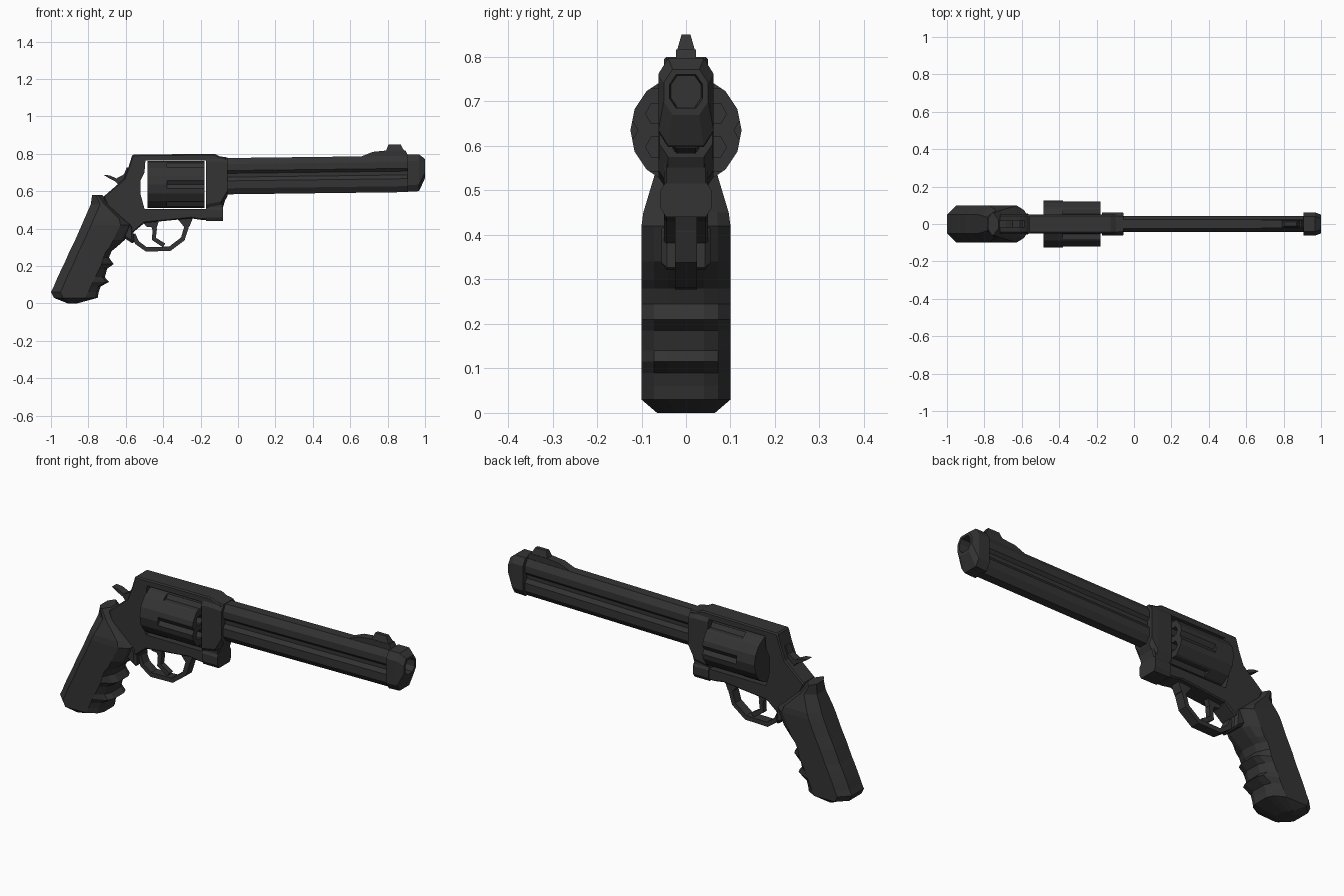
import bpy, bmesh, math
from mathutils import Vector

if "Cube" in bpy.data.objects:
    bpy.data.objects.remove(bpy.data.objects["Cube"])

STEEL = bpy.data.materials.new("dark_gunmetal")
COLOUR = (0.034, 0.034, 0.034, 1)
STEEL.diffuse_color = COLOUR
STEEL.use_nodes = True
STEEL.node_tree.nodes["Principled BSDF"].inputs["Base Color"].default_value = COLOUR


def finish(name, bm):
    bmesh.ops.recalc_face_normals(bm, faces=bm.faces)
    mesh = bpy.data.meshes.new(name)
    bm.to_mesh(mesh)
    bm.free()
    mesh.materials.append(STEEL)
    obj = bpy.data.objects.new(name, mesh)
    bpy.context.collection.objects.link(obj)
    return obj


def loft(name, rings):
    """Skin a list of equal-length rings and cap both ends."""
    bm = bmesh.new()
    rows = [[bm.verts.new(p) for p in ring] for ring in rings]
    n = len(rows[0])
    for a, b in zip(rows, rows[1:]):
        for i in range(n):
            j = (i + 1) % n
            bm.faces.new((a[i], a[j], b[j], b[i]))
    bm.faces.new(rows[0])
    bm.faces.new(rows[-1])
    return finish(name, bm)


def apply(obj, mod):
    with bpy.context.temp_override(object=obj, active_object=obj, selected_objects=[obj]):
        bpy.ops.object.modifier_apply(modifier=mod.name)


def slab(name, outline, half, bevel=0):
    """Side outline in x, z given thickness across y."""
    obj = loft(name, [[(x, y, z) for x, z in outline] for y in (-half, half)])
    if bevel:
        mod = obj.modifiers.new("edge", "BEVEL")
        mod.width, mod.segments = bevel, 1
        mod.angle_limit = math.radians(70)
        apply(obj, mod)
    return obj


def ribbon(name, path, thick, half):
    """Flat bar following a path in x, z."""
    pts = [Vector(p) for p in path]
    rings = []
    for i, p in enumerate(pts):
        d = (pts[min(i + 1, len(pts) - 1)] - pts[max(i - 1, 0)]).normalized()
        n = Vector((-d.y, d.x)) * thick
        a, b = p + n, p - n
        rings.append([(a.x, -half, a.y), (a.x, half, a.y), (b.x, half, b.y), (b.x, -half, b.y)])
    return loft(name, rings)


def cut(obj, cutters):
    for cutter in cutters:
        mod = obj.modifiers.new("cut", "BOOLEAN")
        mod.operation, mod.solver, mod.object = "DIFFERENCE", "EXACT", cutter
        apply(obj, mod)
        bpy.data.objects.remove(cutter)


def disc(x, sides, r, cy, cz, turn=0):
    return [(x, cy + r * math.cos(turn + math.tau * i / sides),
             cz + r * math.sin(turn + math.tau * i / sides)) for i in range(sides)]


def octagon(x, hw, lo, hi, cy, cz):
    """Chamfered rectangle across the barrel, counterclockwise from the right."""
    half = [(hw, lo + cz), (hw, hi - cz), (hw - cy, hi)]
    right = half
    left = [(-y, z) for y, z in reversed(half)]
    return [(x, y, z) for y, z in right + left + [(-(hw - cy), lo), (hw - cy, lo)]]


# Frame with an open window for the cylinder
frame = slab("frame", [
    (-.565, .795), (-.125, .80), (-.095, .785), (-.06, .78), (-.06, .58), (-.08, .515),
    (-.08, .445), (-.2, .447), (-.25, .455), (-.5, .43), (-.56, .38), (-.65, .40),
    (-.72, .57), (-.61, .665), (-.585, .73)], .05, .006)
window = slab("window_cutter", [
    (-.17, .765), (-.495, .765), (-.5, .70), (-.52, .66), (-.52, .58), (-.5, .505),
    (-.17, .505)], .2)
cut(frame, [window])

# Collar and lower block ahead of the cylinder
loft("collar", [octagon(-.17, .062, .5, .785, .02, .03),
                octagon(-.09, .062, .515, .785, .02, .03),
                octagon(-.055, .06, .575, .78, .02, .03)])
loft("lower_block", [octagon(x, .057, .44, .52, .012, .02) for x in (-.17, -.08)])

# Cylinder with flutes and chambers
CZ = .635
cylinder = loft("cylinder", [disc(x, 16, .125, 0, CZ) for x in (-.485, -.18)])
cutters = []
for k in range(6):
    a = math.tau * k / 6
    cutters.append(loft("flute_cutter", [disc(x, 6, .026, .134 * math.cos(a),
                   CZ + .134 * math.sin(a), a) for x in (-.38, -.1)]))
    b = a + math.pi / 6
    cutters.append(loft("chamber_cutter", [disc(x, 6, .026, .075 * math.cos(b),
                   CZ + .075 * math.sin(b)) for x in (-.24, -.1)]))
cut(cylinder, cutters)

# Barrel with a long groove on each side, rising slightly to the muzzle
side = [(.022, .583), (.044, .615), (.044, .655), (.03, .675), (.03, .695),
        (.044, .71), (.044, .745), (.024, .777)]
section = side + [(-y, z) for y, z in reversed(side)]
loft("barrel", [[(x, y, z + rise) for y, z in section] for x, rise in ((-.07, 0), (.91, .012))])

# Muzzle with a recessed bore
loft("muzzle", [
    octagon(.905, .062, .597, .797, .022, .035),
    octagon(.968, .062, .6, .797, .022, .035),
    octagon(1.0, .05, .67, .772, .02, .03),
    octagon(1.0, .037, .685, .76, .015, .022),
    octagon(.93, .034, .688, .757, .014, .02)])

# Front sight
slab("sight_ramp", [(.645, .78), (.72, .81), (.79, .817), (.895, .817), (.91, .79), (.9, .78)], .022)
loft("sight_blade", [[(a, -w, z), (b, -w, z), (b, w, z), (a, w, z)]
                     for a, b, w, z in ((.79, .89, .021, .812), (.805, .87, .01, .85))])

# Hammer
slab("hammer", [(-.72, .688), (-.685, .684), (-.65, .668), (-.61, .69), (-.595, .727),
                (-.56, .727), (-.56, .62), (-.63, .62), (-.655, .652), (-.69, .669)], .02)

# Trigger guard and trigger
ribbon("trigger_guard", [(-.265, .46), (-.275, .41), (-.295, .345), (-.365, .292),
                         (-.49, .289), (-.54, .325), (-.56, .37)], .012, .025)
slab("guard_root", [(-.33, .46), (-.24, .46), (-.26, .41), (-.285, .405)], .025)
ribbon("trigger", [(-.47, .45), (-.445, .395), (-.45, .345), (-.395, .31)], .012, .014)
slab("trigger_root", [(-.52, .45), (-.42, .45), (-.435, .405), (-.49, .41)], .014)


# Grip: horizontal sections of height, back, front, half width
def grip_ring(z, back, front, w):
    mid = max(back + .03, min(front - .03, -.83 + .48 * z))
    half = [(back, .5 * w), (min(back + .05, mid - .01), w), (mid, w),
            (front - .015, .72 * w), (front, .4 * w)]
    return [(x, y, z) for x, y in half] + [(x, -y, z) for x, y in reversed(half)]


loft("grip", [grip_ring(*row) for row in (
    (0, -.91, -.86, .065), (.03, -.985, -.75, .1), (.06, -1.0, -.745, .1),
    (.09, -.985, -.735, .1), (.115, -.975, -.69, .1), (.14, -.964, -.712, .1),
    (.185, -.943, -.70, .1), (.21, -.93, -.665, .1), (.245, -.915, -.69, .1),
    (.28, -.9, -.675, .1), (.30, -.89, -.65, .1), (.34, -.87, -.605, .1),
    (.42, -.835, -.57, .1), (.45, -.822, -.605, .096), (.53, -.787, -.685, .072),
    (.58, -.78, -.725, .06))])
slab("grip_shoulder", [(-.56, .42), (-.555, .315), (-.61, .35), (-.66, .40), (-.64, .44)], .055, .012)
